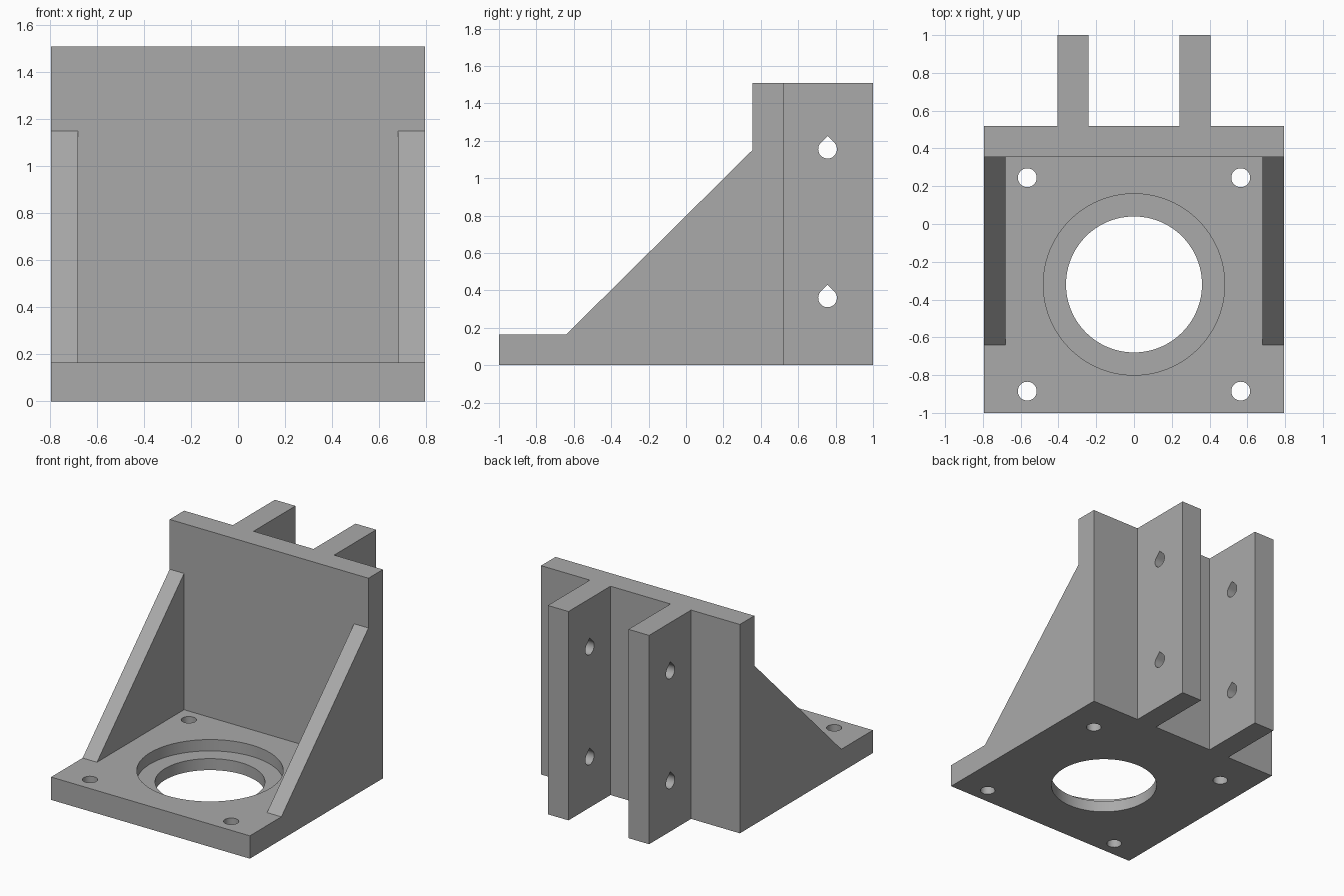
import bpy
import bmesh
from math import cos, sin, pi
from mathutils import Vector

cube = bpy.data.objects.get("Cube")
if cube:
    bpy.data.objects.remove(cube, do_unlink=True)

grey = bpy.data.materials.new("plain_grey")
grey.use_nodes = True
GREY = (0.4, 0.4, 0.4, 1)
grey.diffuse_color = GREY
grey.node_tree.nodes["Principled BSDF"].inputs["Base Color"].default_value = GREY

HALF_W, BACK, FRONT = 0.795, 1.0, -1.0
WALL_FRONT, WALL_BACK = 0.355, 0.52
BASE_H, WALL_H = 0.165, 1.51


def prism(name, outline, axis, low, high):
    """Extrude an outline along x (points are y, z) or z (points are x, y)."""
    bm = bmesh.new()
    place = (lambda p: (low, *p)) if axis == "x" else (lambda p: (*p, low))
    face = bm.faces.new([bm.verts.new(place(p)) for p in outline])
    shift = Vector((high - low, 0, 0)) if axis == "x" else Vector((0, 0, high - low))
    ext = bmesh.ops.extrude_face_region(bm, geom=[face])
    verts = [g for g in ext["geom"] if isinstance(g, bmesh.types.BMVert)]
    bmesh.ops.translate(bm, vec=shift, verts=verts)
    bmesh.ops.recalc_face_normals(bm, faces=bm.faces)
    mesh = bpy.data.meshes.new(name)
    bm.to_mesh(mesh)
    bm.free()
    mesh.materials.append(grey)
    obj = bpy.data.objects.new(name, mesh)
    bpy.context.collection.objects.link(obj)
    return obj


def circle(x, y, r, n):
    return [(x + r * cos(2 * pi * i / n), y + r * sin(2 * pi * i / n)) for i in range(n)]


def teardrop(y, z, r, n=36):
    """Circle with a pointed roof, spanning the lower three quarters."""
    arc = [pi * 0.75 + 1.5 * pi * i / n for i in range(n + 1)]
    return [(y + r * cos(a), z + r * sin(a)) for a in arc] + [(y, z + r * 2 ** 0.5)]


def combine(target, tool, operation):
    mod = target.modifiers.new(operation.lower(), "BOOLEAN")
    mod.operation, mod.solver, mod.object = operation, "EXACT", tool
    bpy.context.view_layer.objects.active = target
    bpy.context.view_layer.update()
    bpy.ops.object.modifier_apply(modifier=mod.name)
    bpy.data.objects.remove(tool, do_unlink=True)


# Upright wall with two rear ribs, as one plan outline
half_plan = [(HALF_W, WALL_FRONT), (HALF_W, WALL_BACK), (0.405, WALL_BACK),
             (0.405, BACK), (0.24, BACK), (0.24, WALL_BACK)]
plan = half_plan + [(-x, y) for x, y in reversed(half_plan)]
bracket = prism("mounting_bracket", plan, "z", 0, WALL_H)

# Base plate
plate = [(-HALF_W, FRONT), (HALF_W, FRONT), (HALF_W, WALL_FRONT), (-HALF_W, WALL_FRONT)]
combine(bracket, prism("base_plate", plate, "z", 0, BASE_H), "UNION")

# Sloping side gussets
slope = [(-0.64, BASE_H), (WALL_FRONT, BASE_H), (WALL_FRONT, 1.15)]
for low, high in ((-HALF_W, -0.68), (0.68, HALF_W)):
    combine(bracket, prism("side_gusset", slope, "x", low, high), "UNION")

# Large bore and its recessed seat
combine(bracket, prism("bore", circle(0, -0.32, 0.36, 96), "z", -0.1, 0.3), "DIFFERENCE")
combine(bracket, prism("seat", circle(0, -0.32, 0.48, 96), "z", 0.083, 0.3), "DIFFERENCE")

# Four corner screw holes
for x in (-0.565, 0.565):
    for y in (-0.885, 0.245):
        combine(bracket, prism("screw_hole", circle(x, y, 0.05, 36), "z", -0.1, 0.3), "DIFFERENCE")

# Teardrop cross holes through both ribs
for z in (0.36, 1.155):
    combine(bracket, prism("cross_hole", teardrop(0.757, z, 0.05), "x", -0.6, 0.6), "DIFFERENCE")

# Smooth bores, sharp edges everywhere else
bpy.ops.object.select_all(action="DESELECT")
bracket.select_set(True)
bpy.context.view_layer.objects.active = bracket
bpy.ops.object.shade_smooth_by_angle(angle=pi / 6)
